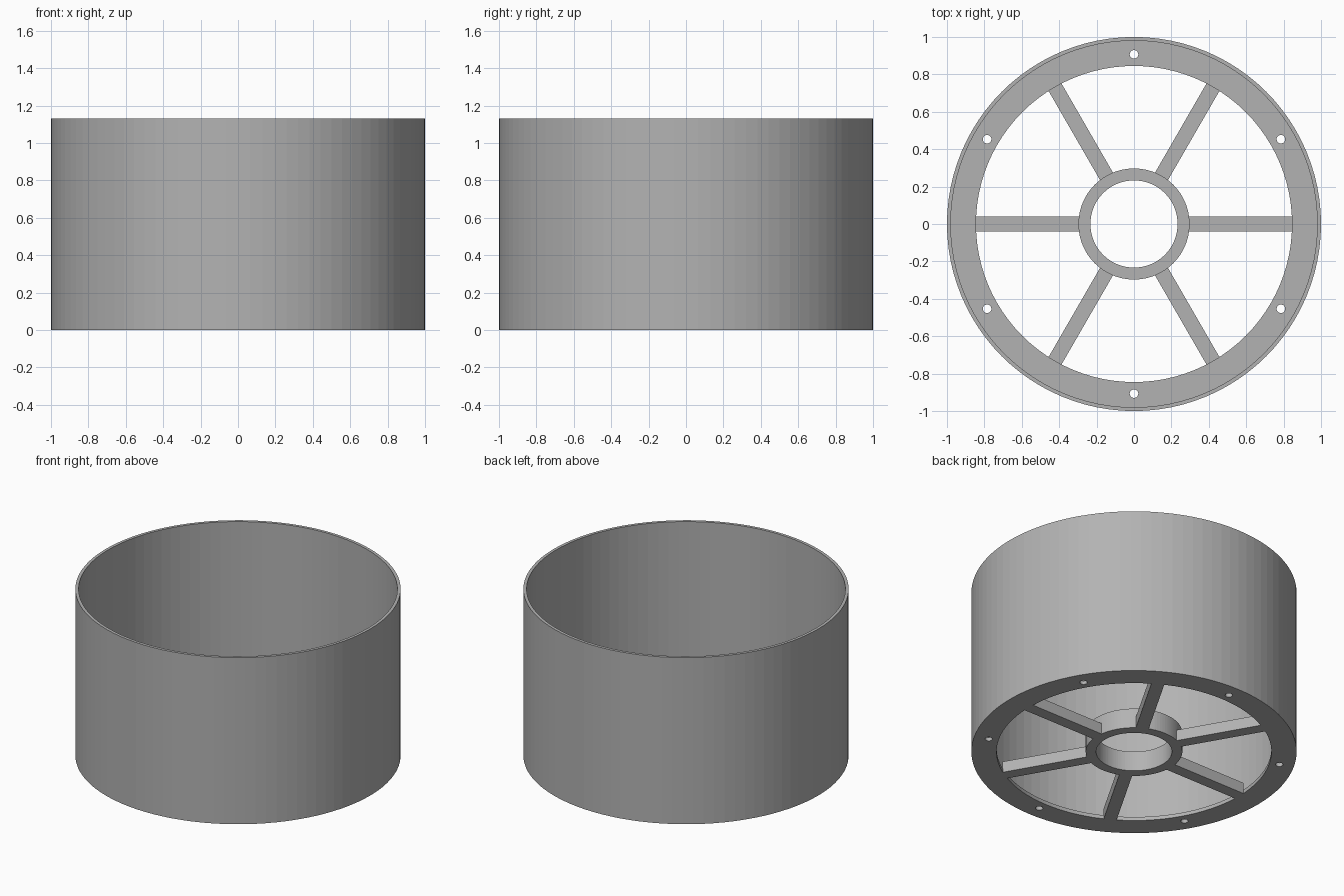
import bpy, bmesh
from math import cos, sin, pi, radians
from mathutils import Matrix

cube = bpy.data.objects.get("Cube")
if cube:
    bpy.data.objects.remove(cube, do_unlink=True)

SEGMENTS = 96
HEIGHT = 1.13
WALL_INNER = 0.98
FLANGE_INNER, FLANGE_TOP = 0.845, 0.025
HUB_OUTER, HUB_INNER, HUB_TOP = 0.297, 0.233, 0.135
SPOKE_WIDTH, SPOKE_TOP = 0.08, 0.075
HOLE_CIRCLE, HOLE_RADIUS = 0.907, 0.023

grey = bpy.data.materials.new("plain_grey")
grey.use_nodes = True
colour = (0.45, 0.45, 0.45, 1)
grey.diffuse_color = colour
grey.node_tree.nodes["Principled BSDF"].inputs["Base Color"].default_value = colour


def add_object(name, bm):
    bmesh.ops.recalc_face_normals(bm, faces=bm.faces)
    mesh = bpy.data.meshes.new(name)
    bm.to_mesh(mesh)
    bm.free()
    mesh.materials.append(grey)
    obj = bpy.data.objects.new(name, mesh)
    bpy.context.collection.objects.link(obj)
    return obj


def lathe(name, profile):
    """Turn a closed (radius, height) outline around the z axis."""
    bm = bmesh.new()
    rings = []
    for i in range(SEGMENTS):
        a = 2 * pi * i / SEGMENTS
        rings.append([bm.verts.new((r * cos(a), r * sin(a), z)) for r, z in profile])
    n = len(profile)
    for i, ring in enumerate(rings):
        after = rings[(i + 1) % SEGMENTS]
        for j in range(n):
            k = (j + 1) % n
            bm.faces.new((ring[j], after[j], after[k], ring[k]))
    return add_object(name, bm)


# Outer wall and bottom flange in one turned piece
shell = lathe("shell", [
    (1, 0), (1, HEIGHT), (WALL_INNER, HEIGHT), (WALL_INNER, FLANGE_TOP),
    (FLANGE_INNER, FLANGE_TOP), (FLANGE_INNER, 0)])

# Screw holes through the flange
bm = bmesh.new()
for i in range(6):
    a = radians(30 + 60 * i)
    place = Matrix.Translation((HOLE_CIRCLE * cos(a), HOLE_CIRCLE * sin(a), 0))
    bmesh.ops.create_cone(bm, cap_ends=True, segments=24, radius1=HOLE_RADIUS,
                          radius2=HOLE_RADIUS, depth=0.2, matrix=place)
cutter = add_object("hole_cutter", bm)
cutter.hide_render = True
cutter.hide_set(True)
cut = shell.modifiers.new("screw_holes", "BOOLEAN")
cut.object = cutter
cut.solver = "EXACT"

# Central hub ring
lathe("hub", [(HUB_OUTER, 0), (HUB_OUTER, HUB_TOP), (HUB_INNER, HUB_TOP), (HUB_INNER, 0)])

# Six spokes between hub and flange
start, end = HUB_OUTER - 0.01, FLANGE_INNER + 0.002
for i in range(6):
    bm = bmesh.new()
    size = Matrix.Diagonal((end - start, SPOKE_WIDTH, SPOKE_TOP, 1))
    shift = Matrix.Translation(((start + end) / 2, 0, SPOKE_TOP / 2))
    turn = Matrix.Rotation(radians(60 * i), 4, "Z")
    bmesh.ops.create_cube(bm, size=1, matrix=turn @ shift @ size)
    add_object(f"spoke_{i + 1}", bm)
